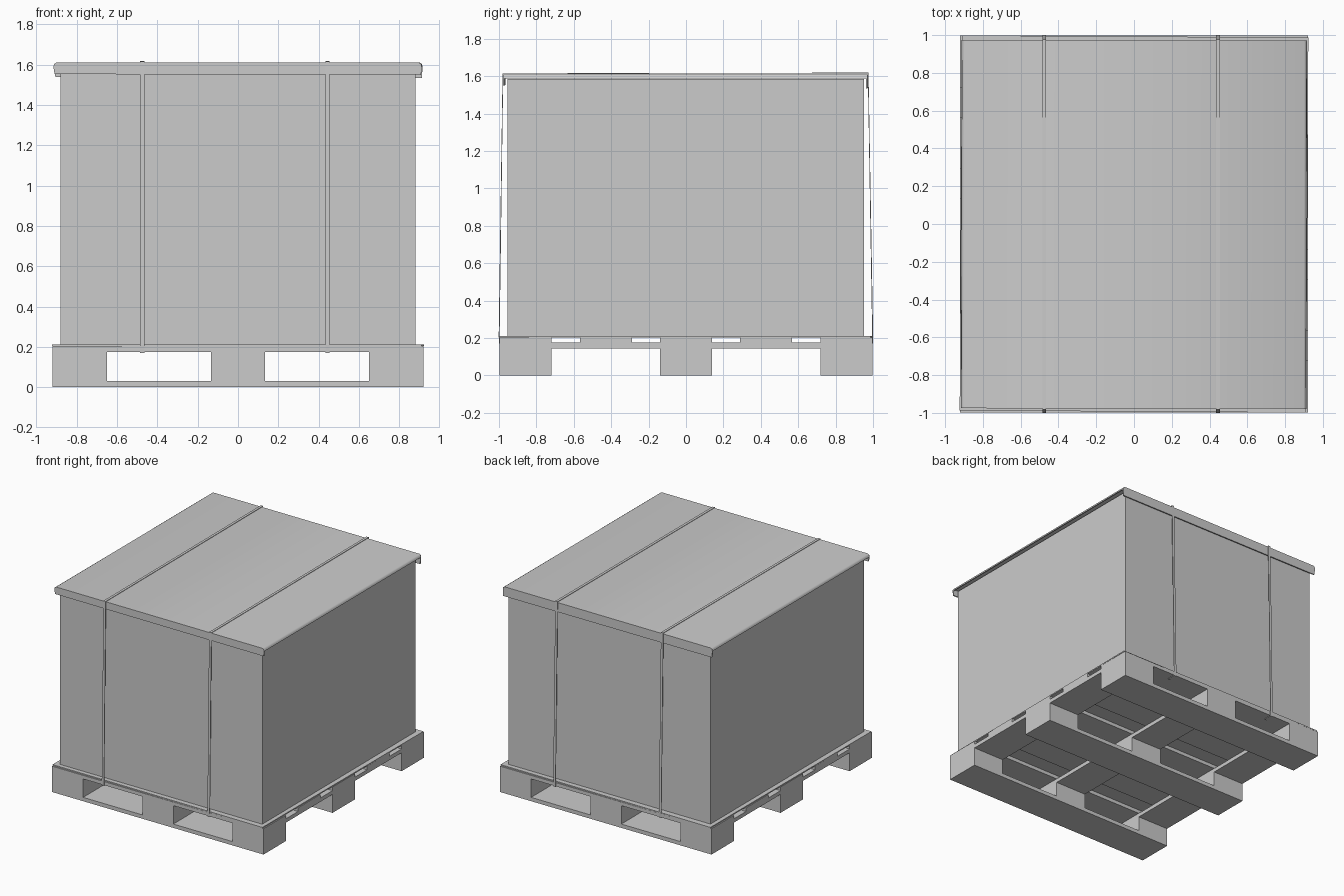
import bpy, bmesh, math

if "Cube" in bpy.data.objects:
    bpy.data.objects.remove(bpy.data.objects["Cube"])


def box(name, x, y, z, turn=0.0):
    """Axis-aligned block from (min, max) pairs, optionally turned about z."""
    bm = bmesh.new()
    bmesh.ops.create_cube(bm, size=1)
    for v in bm.verts:
        v.co = [lo + (c + 0.5) * (hi - lo) for c, (lo, hi) in zip(v.co, (x, y, z))]
    return finish(name, bm, turn)


def finish(name, bm, turn=0.0):
    bmesh.ops.recalc_face_normals(bm, faces=bm.faces[:])
    me = bpy.data.meshes.new(name)
    bm.to_mesh(me)
    bm.free()
    ob = bpy.data.objects.new(name, me)
    ob.rotation_euler.z = turn
    bpy.context.collection.objects.link(ob)
    return ob


def extrude(name, outline, vec, turn=0.0):
    """Extrude a closed outline of 3D points along a vector."""
    bm = bmesh.new()
    face = bm.faces.new([bm.verts.new(p) for p in outline])
    geo = bmesh.ops.extrude_face_region(bm, geom=[face])["geom"]
    bmesh.ops.translate(bm, vec=vec, verts=[g for g in geo if isinstance(g, bmesh.types.BMVert)])
    return finish(name, bm, turn)


# Pallet: skids, blocks, cross boards and deck boards
cols = [(-0.92, -0.65), (-0.135, 0.135), (0.65, 0.92)]
rows = [(-0.997, -0.72), (-0.138, 0.138), (0.72, 0.997)]
for y in rows:
    box("pallet_skid", (-0.92, 0.92), y, (0, 0.03))
    for x in cols:
        box("pallet_block", x, y, (0.03, 0.145))
for x in cols:
    box("pallet_cross_board", x, (-0.997, 0.997), (0.145, 0.175))
for y in rows + [(-0.567, -0.29), (0.29, 0.567)]:
    box("pallet_deck_board", (-0.92, 0.92), y, (0.175, 0.203))

# Slightly turned liner sheet under the carton
TURN = -0.006
box("base_sheet", (-0.917, 0.917), (-0.993, 0.993), (0.203, 0.212), TURN)

# Carton
box("carton", (-0.88, 0.88), (-0.955, 0.952), (0.212, 1.585))

# Lid: sheet with bent-down side edges, open at the sides
top = [(-0.914, 1.588), (-0.911, 1.602), (-0.9, 1.61), (0.9, 1.61), (0.911, 1.602), (0.914, 1.588)]
under = [(0.905, 1.588), (0.895, 1.598), (-0.895, 1.598), (-0.905, 1.588)]
lid = extrude("lid_sheet", [(x, -0.974, z) for x, z in top + under], (0, 1.944, 0), -0.002)

# Hanging lid flaps at front and back
for name, y, drop in (("front_flap", -0.977, 1.55), ("back_flap", 0.963, 1.535)):
    outline = [(x, y, z) for x, z in top]
    outline += [(0.91, y, drop), (-0.908, y, drop + 0.003)]
    extrude(name, outline, (0, 0.009, 0), -0.002)

# Straps: over the lid, down to the deck edge and hooked under it
path = [(-0.93, 0.172), (-0.998, 0.172), (-0.999, 0.21), (-0.979, 1.613),
        (0.974, 1.617), (0.998, 0.21), (0.997, 0.172), (0.93, 0.172)]
for x in (-0.475, 0.445):
    bm = bmesh.new()
    a = [bm.verts.new((x - 0.01, y, z)) for y, z in path]
    b = [bm.verts.new((x + 0.01, y, z)) for y, z in path]
    for i in range(len(path) - 1):
        bm.faces.new((a[i], a[i + 1], b[i + 1], b[i]))
    strap = finish("strap", bm)
    mod = strap.modifiers.new("thickness", "SOLIDIFY")
    mod.thickness = 0.005
    mod.offset = 0

# Soft shading on the bent lid edges
bpy.ops.object.select_all(action="DESELECT")
lid.select_set(True)
bpy.context.view_layer.objects.active = lid
bpy.ops.object.shade_smooth_by_angle(angle=math.radians(60))
